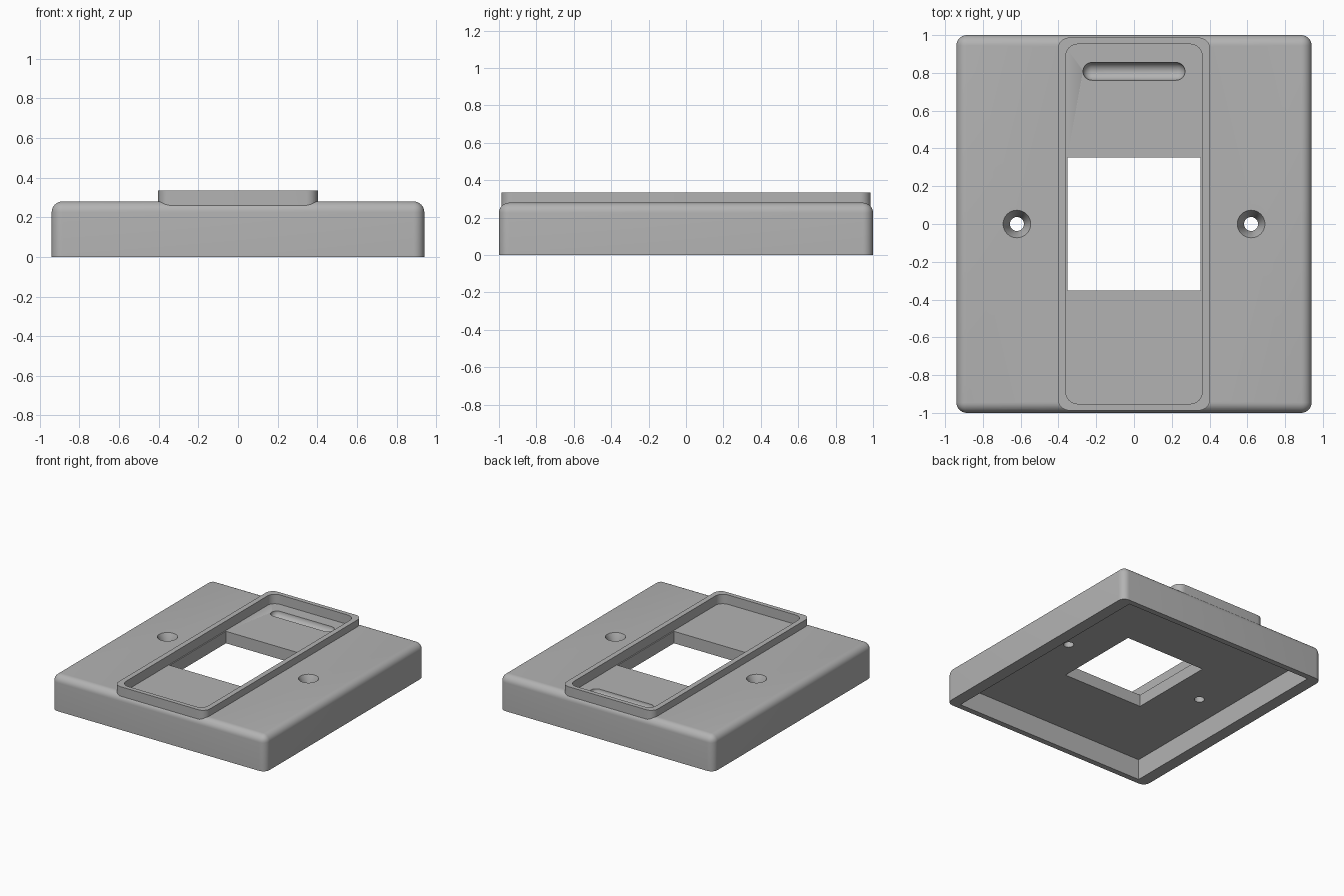
import bpy
import bmesh
from math import radians
from mathutils import Matrix, Vector

if "Cube" in bpy.data.objects:
    bpy.data.objects.remove(bpy.data.objects["Cube"], do_unlink=True)

grey = bpy.data.materials.new("plain grey")
grey.use_nodes = True
GREY = (0.45, 0.45, 0.45, 1)
grey.diffuse_color = GREY
grey.node_tree.nodes["Principled BSDF"].inputs["Base Color"].default_value = GREY

PLATE_TOP, FLOOR, CEILING = 0.28, 0.26, 0.165


def finish(name, bm):
    bmesh.ops.recalc_face_normals(bm, faces=bm.faces)
    mesh = bpy.data.meshes.new(name)
    bm.to_mesh(mesh)
    bm.free()
    mesh.materials.append(grey)
    obj = bpy.data.objects.new(name, mesh)
    bpy.context.collection.objects.link(obj)
    return obj


def block(name, half_x, half_y, z0, z1, corner=0, round_top=False):
    """Box with optional rounded upright corners and top rim."""
    bm = bmesh.new()
    bmesh.ops.create_cube(bm, size=1)
    for v in bm.verts:
        v.co = (2 * half_x * v.co.x, 2 * half_y * v.co.y, z1 if v.co.z > 0 else z0)
    if corner:
        def rounded(e):
            a, b = (v.co.z for v in e.verts)
            return abs(a - b) > 1e-4 or (round_top and min(a, b) > z1 - 1e-4)
        bmesh.ops.bevel(bm, geom=[e for e in bm.edges if rounded(e)], offset=corner,
                        segments=8, profile=0.5, affect='EDGES')
    return finish(name, bm)


def lathe(name, profile, centre, axis='Z', steps=48):
    """Closed solid turned from (radius, height) points."""
    bm = bmesh.new()
    verts = [bm.verts.new((r, 0, h)) for r, h in profile]
    edges = [bm.edges.new(pair) for pair in zip(verts, verts[1:])]
    bmesh.ops.spin(bm, geom=verts + edges, cent=(0, 0, 0), axis=(0, 0, 1),
                   angle=radians(360), steps=steps)
    bmesh.ops.remove_doubles(bm, verts=bm.verts, dist=1e-5)
    if axis == 'X':
        bm.transform(Matrix.Rotation(radians(90), 4, 'Y'))
    bm.transform(Matrix.Translation(Vector(centre)))
    return finish(name, bm)


def combine(target, tool, operation):
    mod = target.modifiers.new(tool.name, 'BOOLEAN')
    mod.operation, mod.solver, mod.object = operation, 'EXACT', tool
    bpy.context.view_layer.objects.active = target
    bpy.ops.object.modifier_apply(modifier=mod.name)
    bpy.data.objects.remove(tool, do_unlink=True)


# Plate with the raised surround
plate = block("wall_plate", 0.94, 1.0, 0, PLATE_TOP, 0.055, round_top=True)
combine(plate, block("surround", 0.403, 0.987, 0.2, 0.335, 0.06), 'UNION')

# Hollow back, shallow recess and square window
combine(plate, block("back_cavity", 0.845, 0.955, -0.1, CEILING), 'DIFFERENCE')
combine(plate, block("recess", 0.362, 0.952, FLOOR, 0.5, 0.065), 'DIFFERENCE')
combine(plate, block("window", 0.353, 0.353, 0.1, 0.4), 'DIFFERENCE')

# Rounded finger groove
R, HALF = 0.047, 0.27
arc = [Vector((0, R)), *[Matrix.Rotation(radians(-a), 2) @ Vector((0, R))
                         for a in range(10, 91, 10)]]
end = [(p.x, p.y + HALF - R) for p in arc]
capsule = end + [(r, -h) for r, h in reversed(end)]
combine(plate, lathe("groove", capsule, (0, 0.808, FLOOR), 'X'), 'DIFFERENCE')

# Countersunk screw holes
for side in (-1, 1):
    screw = [(0, 0.1), (0.037, 0.1), (0.037, 0.2), (0.073, PLATE_TOP),
             (0.073, 0.32), (0, 0.32)]
    combine(plate, lathe("screw_hole", screw, (side * 0.62, 0, 0)), 'DIFFERENCE')

# Smooth rounded surfaces, crisp edges
bpy.ops.object.select_all(action='DESELECT')
plate.select_set(True)
bpy.context.view_layer.objects.active = plate
bpy.ops.object.shade_smooth_by_angle(angle=radians(30))
